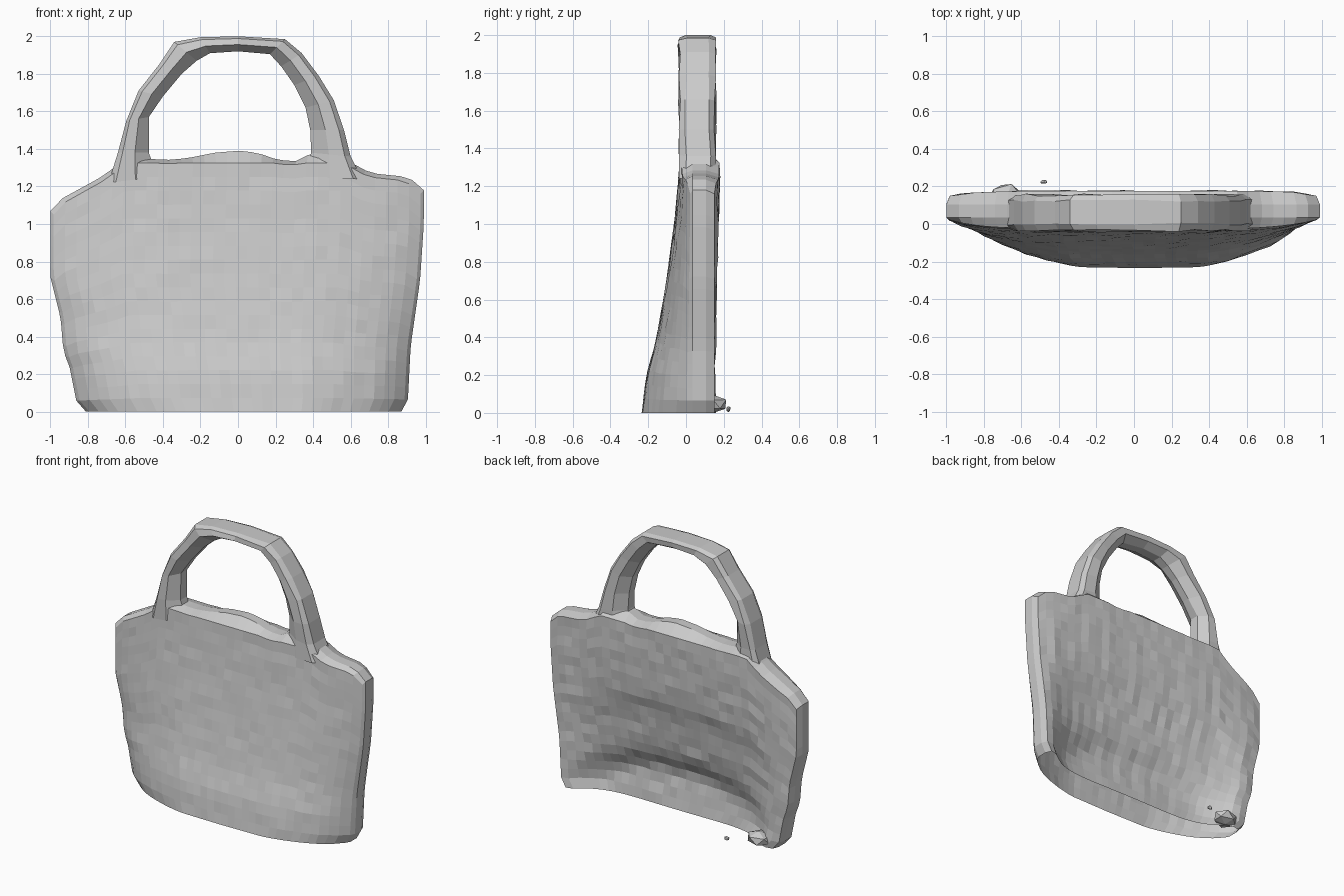
import bpy, bmesh, random
from mathutils import Vector

random.seed(4)
cube = bpy.data.objects.get("Cube")
if cube:
    bpy.data.objects.remove(cube, do_unlink=True)

grey = bpy.data.materials.new("plain_grey")
grey.use_nodes = True
grey.diffuse_color = (0.6, 0.6, 0.6, 1)
bsdf = grey.node_tree.nodes["Principled BSDF"]
bsdf.inputs["Base Color"].default_value = (0.6, 0.6, 0.6, 1)
bsdf.inputs["Roughness"].default_value = 0.8


def lerp_table(table, t):
    """Read a piecewise linear profile."""
    for (a, va), (b, vb) in zip(table, table[1:]):
        if t <= b:
            return va + (vb - va) * max(0, (t - a) / (b - a))
    return table[-1][1]


def finish(bm, name):
    bmesh.ops.recalc_face_normals(bm, faces=bm.faces)
    mesh = bpy.data.meshes.new(name)
    bm.to_mesh(mesh)
    bm.free()
    mesh.materials.append(grey)
    ob = bpy.data.objects.new(name, mesh)
    bpy.context.collection.objects.link(ob)
    return ob


# Profiles of the bag: wavy top edge, sides, front slope, front bulge, hollow of the back
TOP = [(-1, 1.07), (-.97, 1.12), (-.72, 1.26), (-.6, 1.36), (-.4, 1.34), (-.28, 1.35),
       (-.13, 1.38), (0, 1.39), (.1, 1.38), (.2, 1.345), (.3, 1.33), (.4, 1.38),
       (.58, 1.39), (.63, 1.31), (.72, 1.27), (.92, 1.25), (1, 1.18)]
RIGHT_SIDE = [(0, -.81), (.05, -.86), (.25, -.9), (.32, -.93), (.5, -.945), (.72, -1), (1.06, -1), (1.4, -.98)]
LEFT_SIDE = [(0, .87), (.06, .905), (.35, .92), (.7, .97), (1, .99), (1.4, .99)]
FRONT = [(0, -.235), (.2, -.21), (.4, -.155), (.6, -.12), (.8, -.09), (1, -.062),
         (1.25, -.038), (1.4, -.03)]
BULGE = [(0, 1), (.4, .98), (.55, .88), (.72, .71), (.85, .52), (.95, .28), (1, .1)]
HOLLOW = [(0, .15), (.12, .165), (.22, .18), (.3, .165), (.42, .1), (.6, .07), (.72, .05),
          (.85, .015), (1, 0), (1.28, -.012)]

COLS, ROWS = 32, 18


def outline(u, v, inset):
    """Place a point inside the bag's silhouette, drawn in by the inset."""
    top = lerp_table(TOP, u)
    if inset:
        top = min(top - .02, 1.325)
    z = top * v
    lo, hi = lerp_table(RIGHT_SIDE, z) + inset, lerp_table(LEFT_SIDE, z) - inset
    return lo + (hi - lo) * (u + 1) / 2, z


def skin_point(i, j, back):
    u = -1 + 2 * i / COLS
    x, z = outline(u, j / ROWS, .018)
    if back:
        y = .15 + .015 * min(1, (1 - abs(u)) * 8)
        y -= lerp_table(HOLLOW, z + .25 * u * u) * max(0, 1 - (abs(u - .03) / .93) ** 5)
    else:
        y = .03 + (lerp_table(FRONT, z) - .03) * lerp_table(BULGE, abs(u))
    inside = 0 < i < COLS and 0 < j < ROWS
    shake = (.006 if back else .003) if inside else 0
    return Vector((x, y + random.uniform(-shake, shake), z))


# Body: front and back skins, open underneath
bm = bmesh.new()
skins = [[[bm.verts.new(skin_point(i, j, b)) for j in range(ROWS + 1)]
          for i in range(COLS + 1)] for b in (False, True)]
for s in skins:
    for i in range(COLS):
        for j in range(ROWS):
            bm.faces.new((s[i][j], s[i + 1][j], s[i + 1][j + 1], s[i][j + 1]))

# Body: chamfered rim over the sides and top
border = ([(COLS, j) for j in range(ROWS)] + [(i, ROWS) for i in range(COLS, 0, -1)]
          + [(0, j) for j in range(ROWS, -1, -1)])
strips = [[skins[0][i][j] for i, j in border]]
for y in (.035, .105):
    strip = []
    for i, j in border:
        x, z = outline(-1 + 2 * i / COLS, j / ROWS, 0)
        strip.append(bm.verts.new((x, y, z)))
    strips.append(strip)
strips.append([skins[1][i][j] for i, j in border])
for p, q in zip(strips, strips[1:]):
    for k in range(len(border) - 1):
        bm.faces.new((p[k], p[k + 1], q[k + 1], q[k]))
finish(bm, "bag_body")

# Handle: outer and inner arch points, lofted with a chamfered section
OUTER = [(-.69, 1.22), (-.64, 1.38), (-.595, 1.55), (-.53, 1.71), (-.42, 1.85), (-.34, 1.97),
         (-.2, 1.995), (0, 2), (.25, 1.985), (.34, 1.91), (.43, 1.79), (.51, 1.66),
         (.565, 1.5), (.6, 1.36), (.66, 1.24)]
INNER = [(-.43, 1.25), (-.475, 1.38), (-.475, 1.57), (-.4, 1.68), (-.3, 1.8), (-.22, 1.87),
         (-.15, 1.91), (0, 1.92), (.17, 1.905), (.23, 1.84), (.3, 1.74), (.36, 1.62),
         (.385, 1.5), (.39, 1.38), (.35, 1.25)]
SECTION = [(0, 0), (.15, -.035), (.55, -.038), (1, .03), (1, .095),
           (.6, .155), (.15, .155), (0, .125)]
bm = bmesh.new()
rings = []
for (ox, oz), (ix, iz) in zip(OUTER, INNER):
    ring = []
    for t, y in SECTION:
        wob = random.uniform(-.007, .007)
        ring.append(bm.verts.new((ox + (ix - ox) * t, y + wob, oz + (iz - oz) * t)))
    rings.append(ring)
n = len(SECTION)
for r, q in zip(rings, rings[1:]):
    for k in range(n):
        bm.faces.new((r[k], r[(k + 1) % n], q[(k + 1) % n], q[k]))
finish(bm, "handle")

# Ragged crumbs at the foot of the back
for name, centre, size in (("rear_crumb_large", (-.68, .145, .045), (.11, .085, .06)),
                           ("rear_crumb_small", (-.48, .225, .02), (.025, .012, .02))):
    bm = bmesh.new()
    bmesh.ops.create_icosphere(bm, subdivisions=1, radius=1)
    for v in bm.verts:
        grow = random.uniform(.75, 1.1)
        v.co = Vector([c + s * p * grow for c, s, p in zip(centre, size, v.co)])
        v.co.z = max(0, v.co.z)
    finish(bm, name)
